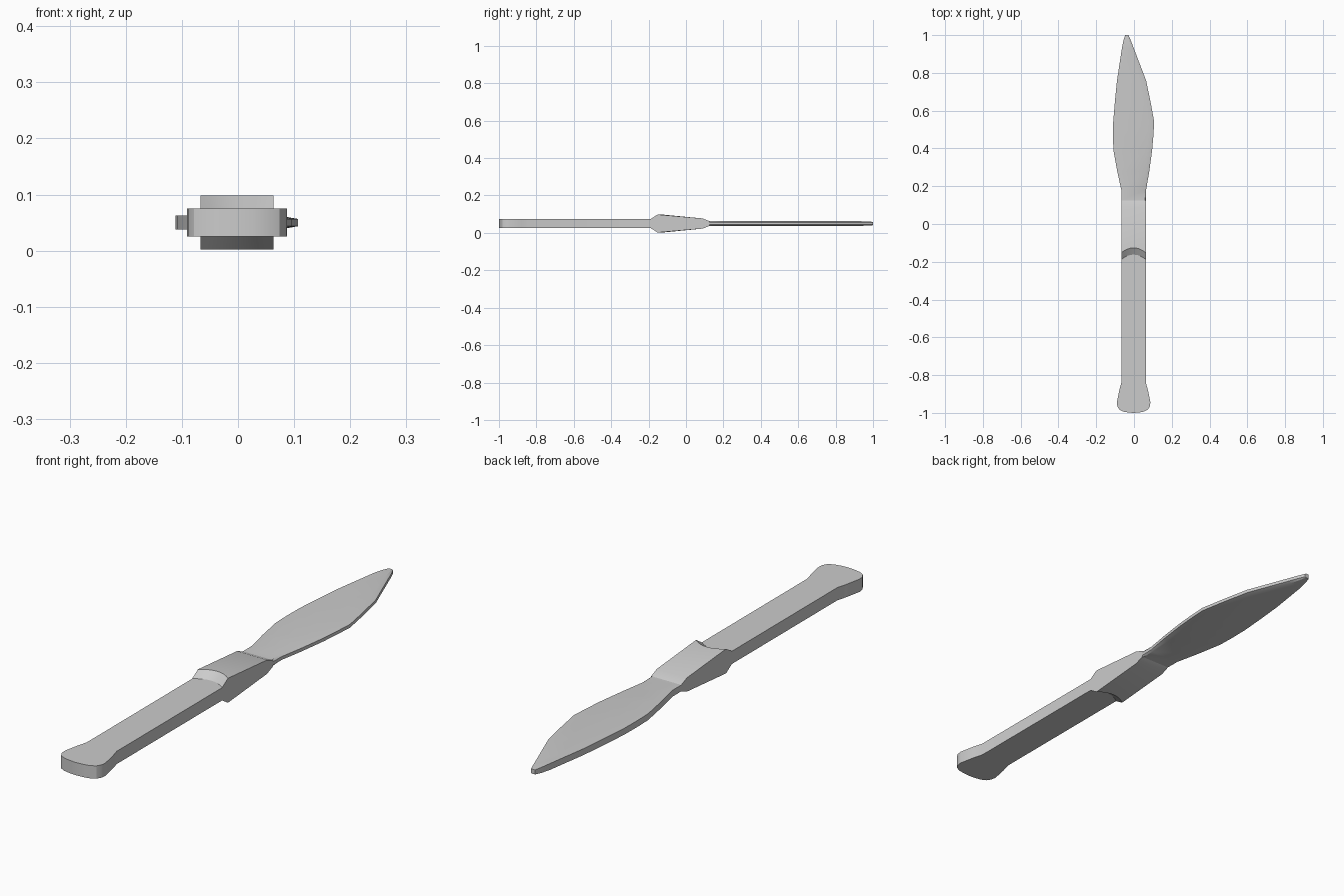
import bpy, bmesh, math

cube = bpy.data.objects.get("Cube")
if cube:
    bpy.data.objects.remove(cube, do_unlink=True)

steel = bpy.data.materials.new("grey_steel")
steel.use_nodes = True
GREY = (0.6, 0.6, 0.6, 1)
steel.diffuse_color = GREY
steel.node_tree.nodes["Principled BSDF"].inputs["Base Color"].default_value = GREY

MID = 0.05          # height of the centre plane
LEFT, RIGHT = -0.067, 0.063
CX, HALF = (LEFT + RIGHT) / 2, (RIGHT - LEFT) / 2


def loft(name, rings):
    """Skin a row of equal closed rings and cap both ends."""
    bm = bmesh.new()
    rows = [[bm.verts.new(p) for p in ring] for ring in rings]
    for a, b in zip(rows, rows[1:]):
        for i in range(len(a)):
            j = (i + 1) % len(a)
            bm.faces.new((a[i], a[j], b[j], b[i]))
    bm.faces.new(rows[0])
    bm.faces.new(rows[-1])
    bmesh.ops.recalc_face_normals(bm, faces=bm.faces)
    mesh = bpy.data.meshes.new(name)
    bm.to_mesh(mesh)
    bm.free()
    mesh.materials.append(steel)
    obj = bpy.data.objects.new(name, mesh)
    bpy.context.collection.objects.link(obj)
    bpy.ops.object.select_all(action='DESELECT')
    obj.select_set(True)
    bpy.context.view_layer.objects.active = obj
    bpy.ops.object.shade_smooth_by_angle(angle=math.radians(25))
    return obj


def arc(t):
    """Forward bow of the collar joint, t from -1 to 1 across the width."""
    return 0.026 * (1 - t * t)


steps = [i / 4 for i in range(-4, 5)]

# Handle: flat outline with flared, rounded butt and a bowed front end
side = [(0.065, -0.84), (0.076, -0.88), (0.089, -0.945), (0.086, -0.965),
        (0.076, -0.982), (0.055, -0.993), (0.028, -0.998)]
outline = [(CX + t * HALF, -0.188 + arc(t)) for t in steps]
outline += [(CX + x, y) for x, y in side] + [(CX, -1.0)]
outline += [(CX - x, y) for x, y in reversed(side)]
loft("handle", [[(x, y, z) for x, y in outline] for z in (0.025, 0.075)])

# Collar: side profile (y, half height, share of the bow) swept across the width
profile = [(-0.188, 0.025, 1), (-0.152, 0.048, 1), (0.09, 0.027, 0), (0.125, 0.0125, 0)]
columns = []
for t in steps:
    top = [(CX + t * HALF, y + arc(t) * k, MID + h) for y, h, k in profile]
    columns.append(top + [(x, y, 2 * MID - z) for x, y, z in reversed(top)])
loft("collar", columns)

# Blade: stations of y, spine x, edge x, bevel width
stations = [
    (0.125, LEFT, RIGHT, 0.004), (0.18, -0.067, 0.064, 0.008),
    (0.28, -0.089, 0.081, 0.018), (0.39, -0.109, 0.096, 0.026),
    (0.46, -0.111, 0.102, 0.03), (0.54, -0.11, 0.107, 0.034),
    (0.65, -0.101, 0.087, 0.028), (0.76, -0.09, 0.064, 0.022),
    (0.93, -0.064, -0.001, 0.012), (0.97, -0.056, -0.016, 0.008),
    (1.0, -0.047, -0.029, 0.004),
]
rings = []
for y, spine, edge, bevel in stations:
    h = 0.0125 if y < 0.95 else 0.0125 - (y - 0.95) * 0.07
    e = 0.0065
    rings.append([(spine, y, MID + h), (edge - bevel, y, MID + h), (edge, y, MID + e),
                  (edge, y, MID - e), (edge - bevel, y, MID - h), (spine, y, MID - h)])
loft("blade", rings)
